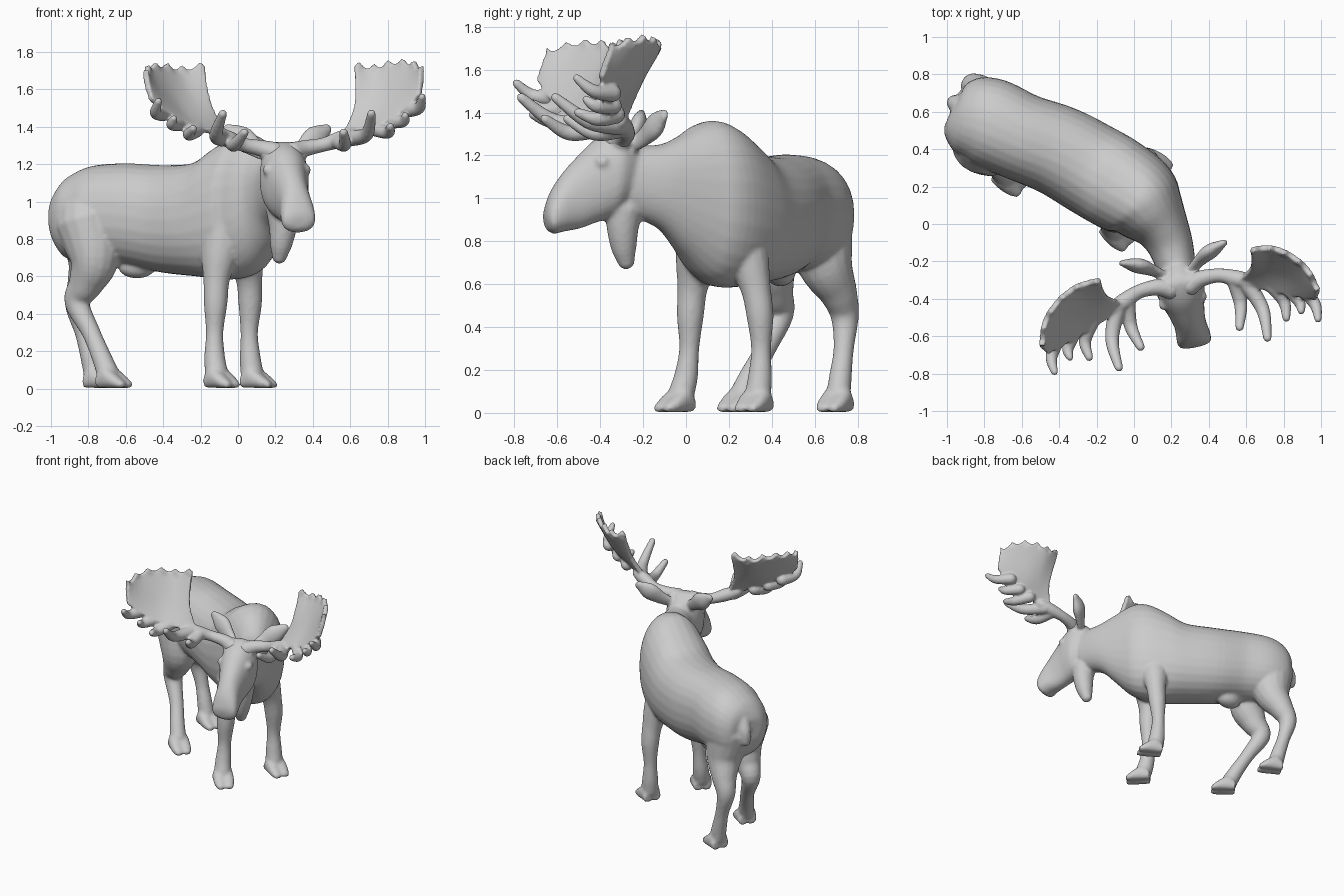
import bpy, bmesh, math
from mathutils import Vector as V

if "Cube" in bpy.data.objects:
    bpy.data.objects.remove(bpy.data.objects["Cube"])

HEAD, LAT, FWD = V((.245, -.33, 0)), V((.98, .196, 0)), V((.196, -.98, 0))


def head_pt(l, f, z):
    """Head-local (sideways, forward, up) to world."""
    return HEAD + LAT * l + FWD * f + V((0, 0, z))


def smooth(rows, n=5):
    """Catmull-Rom interpolation of rows of numbers."""
    out = []
    for i in range(len(rows) - 1):
        a, b, c, d = (rows[max(0, i - 1)], rows[i], rows[i + 1], rows[min(len(rows) - 1, i + 2)])
        for k in range(n):
            t = k / n
            out.append([q + .5 * t * (r - p + t * (2*p - 5*q + 4*r - s + t * (3*(q - r) + s - p)))
                        for p, q, r, s in zip(a, b, c, d)])
    return out + [list(rows[-1])]


def skin(bm, rings):
    rv = [[bm.verts.new(p) for p in r] for r in rings]
    n = len(rv[0])
    for a, b in zip(rv, rv[1:]):
        for i in range(n):
            bm.faces.new((a[i], a[(i + 1) % n], b[(i + 1) % n], b[i]))
    bm.faces.new(rv[0])
    bm.faces.new(rv[-1])


def loft(bm, rows, n=28):
    """Upright oval sections: top xyz, bottom xyz, half width."""
    rows = smooth(rows)
    mids = [(V(r[:3]) + V(r[3:6])) / 2 for r in rows]
    rings = []
    for i, r in enumerate(rows):
        d = mids[min(i + 1, len(rows) - 1)] - mids[max(i - 1, 0)]
        side = V((-d.y, d.x, 0)).normalized()
        up = (V(r[:3]) - V(r[3:6])) / 2
        ring = []
        for k in range(n):
            a = 2 * math.pi * k / n
            c, s = math.cos(a), math.sin(a)
            ring.append(mids[i] + side * r[6] * math.copysign(abs(c) ** .9, c) + up * math.copysign(abs(s) ** .9, s))
        rings.append(ring)
    skin(bm, rings)


def tube(bm, rows, flat=1.0, n=16, ref=None):
    """Tapered round limb: rows of x, y, z, radius."""
    rows = smooth(rows)
    pts = [V(r[:3]) for r in rows]
    span = pts[-1] - pts[0]
    ref = ref or min((V((1, 0, 0)), V((0, 1, 0)), V((0, 0, 1))), key=lambda a: abs(a.dot(span)))
    rings = []
    for i, r in enumerate(rows):
        t = (pts[min(i + 1, len(pts) - 1)] - pts[max(i - 1, 0)]).normalized()
        u = (ref - t * ref.dot(t)).normalized()
        w = t.cross(u)
        rings.append([pts[i] + r[3] * (u * math.cos(a) * flat + w * math.sin(a))
                      for a in (2 * math.pi * k / n for k in range(n))])
    # rounded ends
    for end, j in ((0, 1), (-1, -2)):
        t = (pts[end] - pts[j]).normalized() * rows[end][3]
        caps = [[pts[end] + (p - pts[end]) * math.cos(a) + t * math.sin(a) for p in rings[end]] for a in (.6, 1.1, 1.45)]
        rings = caps[::-1] + rings if end == 0 else rings + caps
    skin(bm, rings)


def ball(bm, c, size):
    g = bmesh.ops.create_uvsphere(bm, u_segments=20, v_segments=12, radius=1)
    for v in g['verts']:
        v.co = V(c) + V([a * b for a, b in zip(v.co, size)])


def finish(bm, name, voxel, relax):
    bmesh.ops.recalc_face_normals(bm, faces=bm.faces)
    me = bpy.data.meshes.new(name)
    bm.to_mesh(me)
    bm.free()
    ob = bpy.data.objects.new(name, me)
    bpy.context.collection.objects.link(ob)
    m = ob.modifiers.new('merge', 'REMESH')
    m.mode, m.voxel_size, m.use_smooth_shade = 'VOXEL', voxel, True
    m = ob.modifiers.new('relax', 'SMOOTH')
    m.factor, m.iterations = .5, relax


body = bmesh.new()

# torso and neck: x, y, top, bottom, half width
torso = [(-.98, .60, 1.0, .84, .08), (-.955, .59, 1.07, .75, .15), (-.90, .575, 1.135, .69, .205),
         (-.78, .545, 1.19, .67, .24), (-.6, .465, 1.205, .66, .235), (-.4, .39, 1.195, .62, .243),
         (-.22, .29, 1.21, .60, .25), (-.1, .22, 1.29, .585, .25), (.02, .14, 1.36, .59, .235),
         (.09, .06, 1.345, .64, .195), (.155, -.03, 1.29, .75, .145), (.2, -.13, 1.25, .86, .12),
         (.235, -.27, 1.25, .92, .1)]
loft(body, [(x, y, t, x, y, b, w) for x, y, t, b, w in torso])

# head: sideways, top forward/height, bottom forward/height, half width
skull = [(0, -.12, 1.25, -.08, .98, .085), (0, -.03, 1.32, .0, .92, .13), (.003, .08, 1.285, .05, .90, .122),
         (.008, .17, 1.205, .1, .885, .1), (.014, .25, 1.12, .17, .86, .086), (.018, .31, 1.03, .25, .845, .092),
         (.018, .337, .95, .30, .835, .088), (.018, .34, .91, .33, .86, .05)]
loft(body, [(*head_pt(l, a, b), *head_pt(l, c, d), w) for l, a, b, c, d, w in skull])

# brow ridge, eye bulges and ears
tube(body, [(*head_pt(l, -.01, 1.27), .05) for l in (-.09, 0, .09)])
for s in (1, -1):
    ball(body, head_pt(.105 * s, .08, 1.17), (.026, .034, .03))
    tube(body, [(*head_pt(l * s, f, z), r) for l, f, z, r in
                ((.06, -.06, 1.24, .035), (.13, -.11, 1.285, .05), (.2, -.15, 1.34, .066), (.265, -.175, 1.385, .035))],
         flat=.6, ref=FWD)

# throat bell
tube(body, [(.24, -.29, .95, .09), (.24, -.295, .86, .075), (.23, -.29, .77, .06), (.222, -.28, .71, .042)])

# tail and belly sheath
tube(body, [(-.92, .62, 1.0, .05), (-.955, .645, .92, .045), (-.965, .65, .85, .035)])
ball(body, (-.54, .44, .65), (.1, .07, .06))

# legs with cloven hooves: path, toe direction
legs = [
    ([(-.07, .09, .85, .14), (-.1, .05, .7, .1), (-.115, .03, .58, .071), (-.12, .02, .45, .063),
      (-.125, .015, .3, .047), (-.125, .0, .17, .056), (-.115, -.025, .08, .062)], (.7, -.7)),
    ([(.0, .23, .85, .14), (.04, .29, .7, .1), (.06, .325, .58, .071), (.065, .345, .45, .063),
      (.06, .35, .3, .047), (.065, .345, .17, .056), (.075, .335, .08, .062)], (.88, -.48)),
    ([(-.8, .44, .88, .18), (-.77, .39, .69, .135), (-.815, .41, .56, .094), (-.86, .435, .46, .068),
      (-.785, .37, .3, .05), (-.73, .3, .17, .053), (-.695, .26, .08, .06)], (.8, -.6)),
    ([(-.80, .61, .88, .17), (-.785, .65, .69, .13), (-.825, .71, .56, .09), (-.86, .74, .45, .066),
      (-.825, .735, .3, .048), (-.79, .72, .17, .053), (-.768, .71, .08, .058)], (.9, -.44)),
]
for path, toe in legs:
    tube(body, path)
    d = V((*toe, 0)).normalized()
    side = V((-d.y, d.x, 0))
    base = V((*path[-1][:2], 0))
    for s in (1, -1):
        o = base + side * .03 * s
        rows = [(-.045, .07, .034), (.0, .12, .042), (.05, .095, .043), (.09, .065, .038), (.13, .035, .022)]
        loft(body, [(*(o + d * f + V((0, 0, h))), *(o + d * f + V((0, 0, .003))), w) for f, h, w in rows], 16)

finish(body, 'moose_body', .011, 5)

# antlers: palm rows run from the rear inner edge to the outer tip
low = [(.32, .02, 1.335), (.43, .085, 1.365), (.53, .13, 1.405), (.63, .17, 1.475), (.715, .2, 1.565)]
mid = [(.395, -.035, 1.5), (.48, .005, 1.49), (.57, .045, 1.52), (.66, .11, 1.58), (.73, .18, 1.64)]
top = [(.41, -.13, 1.715), (.52, -.12, 1.70), (.62, -.06, 1.725), (.70, .04, 1.725), (.735, .165, 1.7)]
tines = [
    [(.29, .02, 1.325, .042), (.3, .16, 1.305, .036), (.27, .28, 1.37, .023)],
    [(.35, .05, 1.34, .046), (.41, .21, 1.36, .037), (.405, .365, 1.47, .023)],
    [(.48, .09, 1.39, .042), (.53, .19, 1.37, .034), (.525, .28, 1.4, .022)],
    [(.64, .14, 1.49, .042), (.69, .24, 1.5, .032), (.69, .32, 1.56, .02)],
    [(.56, .12, 1.43, .04), (.61, .21, 1.43, .032), (.61, .26, 1.46, .02)],
]
beam = [(.05, .01, 1.265, .055), (.12, -.015, 1.285, .045), (.22, -.012, 1.305, .038), (.31, .025, 1.335, .046),
        (.38, .055, 1.36, .038)]

# the right palm spreads a little wider and hangs lower
for s, name, spread, drop in ((1, 'left_antler', 1, 0), (-1, 'right_antler', 1.2, .08)):
    def put(l, f, z):
        e = max(0, l - .4)
        return head_pt(s * (l + e * (spread - 1)), f, z - e * drop)

    bm = bmesh.new()
    cols = [smooth(c, 5) for c in zip(*(smooth(r, 4) for r in (low, mid, top)))]
    for i, c in enumerate(cols):                      # scalloped upper edge
        c[-1][2] += .03 if i % 3 == 1 else 0
    grid = [[bm.verts.new(put(*p)) for p in c] for c in cols]
    for a, b in zip(grid, grid[1:]):
        for k in range(len(a) - 1):
            bm.faces.new((a[k], a[k + 1], b[k + 1], b[k]))
    bmesh.ops.recalc_face_normals(bm, faces=bm.faces)
    bmesh.ops.solidify(bm, geom=bm.faces[:], thickness=.032)
    for path in tines + [beam]:
        tube(bm, [(*put(*p[:3]), p[3]) for p in path])
    finish(bm, name, .009, 3)
